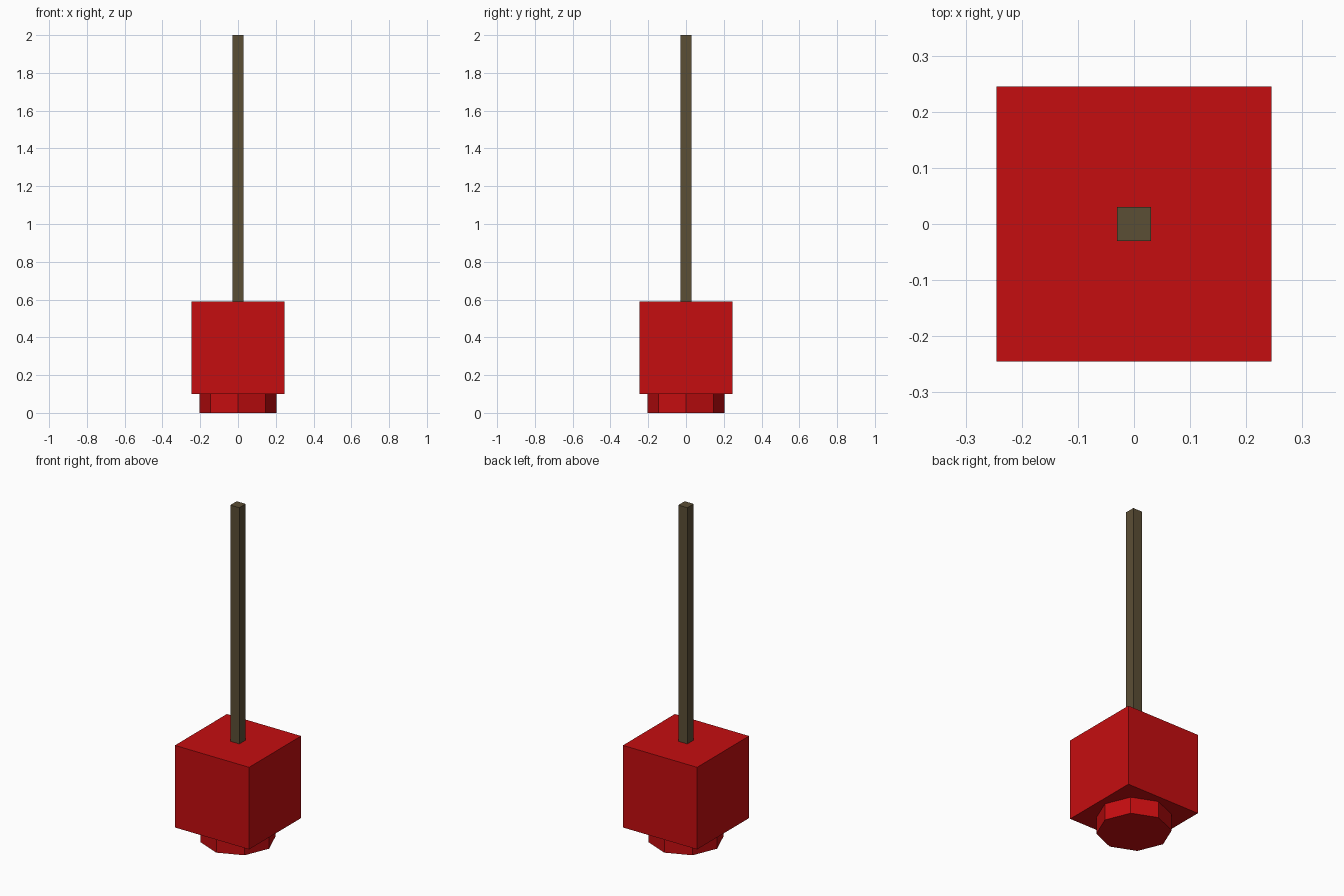
import bpy
import math

if "Cube" in bpy.data.objects:
    bpy.data.objects.remove(bpy.data.objects["Cube"])


def material(name, rgb):
    mat = bpy.data.materials.new(name)
    mat.diffuse_color = (*rgb, 1.0)
    mat.use_nodes = True
    mat.node_tree.nodes["Principled BSDF"].inputs["Base Color"].default_value = mat.diffuse_color
    return mat


RED = material("red", (0.56, 0.004, 0.005))
BROWN = material("dark_brown", (0.105, 0.077, 0.036))


def box(name, width, z0, z1, mat):
    bpy.ops.mesh.primitive_cube_add(size=1, location=(0, 0, (z0 + z1) / 2))
    obj = bpy.context.object
    obj.name = name
    obj.scale = (width, width, z1 - z0)
    bpy.ops.object.transform_apply(location=False, rotation=False, scale=True)
    obj.data.materials.append(mat)
    return obj


# Eight-sided foot with corners on the axes
bpy.ops.mesh.primitive_cylinder_add(vertices=8, radius=0.205, depth=0.10,
                                    location=(0, 0, 0.05))
foot = bpy.context.object
foot.name = "foot"
foot.data.materials.append(RED)

# Cube body
box("body", 0.49, 0.10, 0.59, RED)

# Tall square rod standing on the body
box("rod", 0.06, 0.59, 2.0, BROWN)
